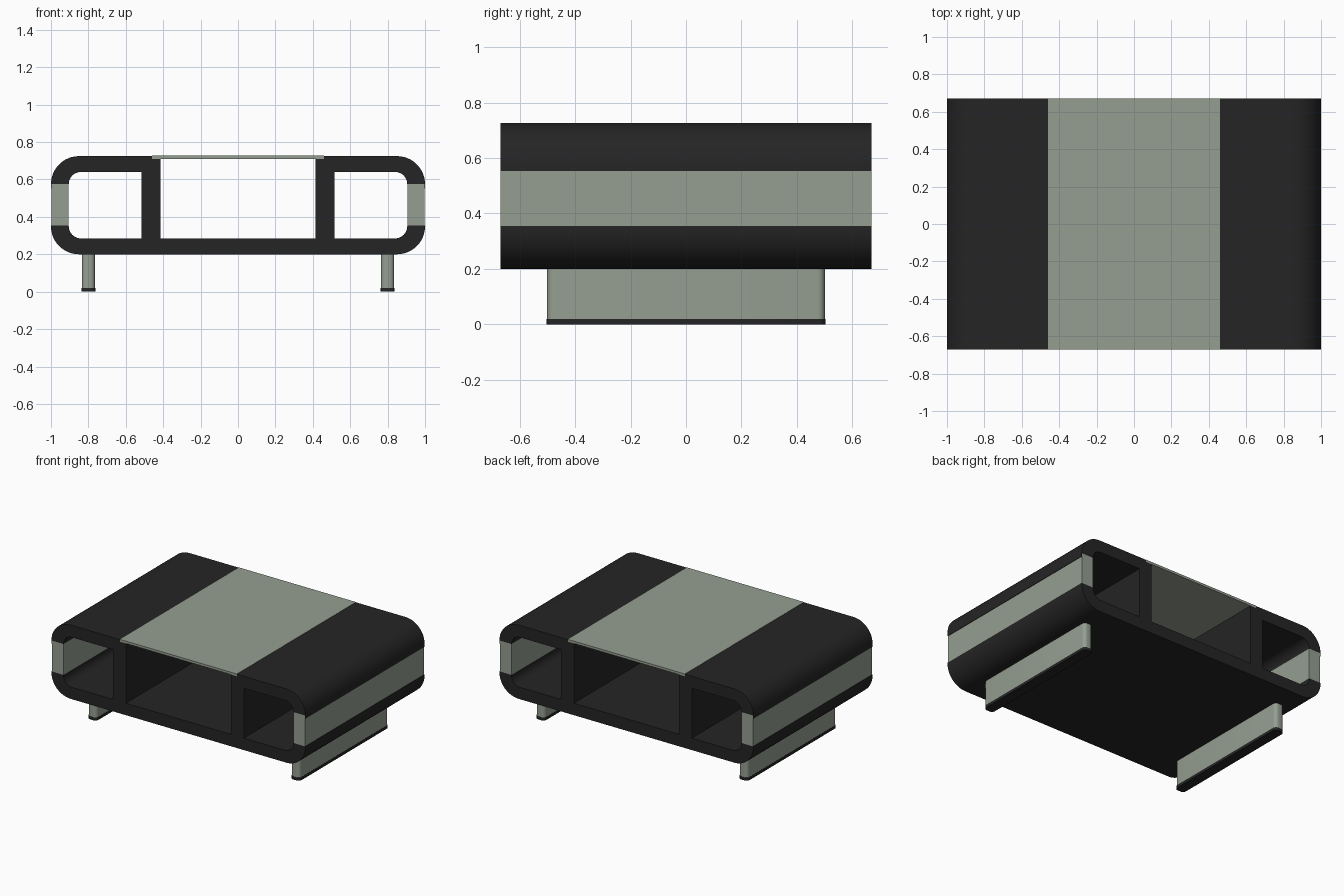
import bpy, math

if "Cube" in bpy.data.objects:
    bpy.data.objects.remove(bpy.data.objects["Cube"])

def material(name, rgb):
    m = bpy.data.materials.new(name)
    m.diffuse_color = (*rgb, 1)
    m.use_nodes = True
    m.node_tree.nodes["Principled BSDF"].inputs["Base Color"].default_value = m.diffuse_color
    return m

DARK = material("charcoal", (0.018, 0.018, 0.018))
GREEN = material("sage green", (0.30, 0.345, 0.285))
DEPTH = 0.67

def arc(cx, cz, r, a0, a1, n=12):
    return [(cx + r * math.cos(math.radians(a0 + (a1 - a0) * i / n)),
             cz + r * math.sin(math.radians(a0 + (a1 - a0) * i / n))) for i in range(n + 1)]

def prism(name, pts, lo, hi, mat, axis="y"):
    """Extrude a closed 2D outline along y (outline in xz) or z (outline in xy)."""
    put = (lambda p, t: (p[0], t, p[1])) if axis == "y" else (lambda p, t: (p[0], p[1], t))
    n = len(pts)
    area = sum(pts[i][0] * pts[(i + 1) % n][1] - pts[(i + 1) % n][0] * pts[i][1] for i in range(n))
    if (area > 0) == (axis == "y"):
        pts = pts[::-1]
    verts = [put(p, lo) for p in pts] + [put(p, hi) for p in pts]
    faces = [tuple(range(n))[::-1], tuple(range(n, 2 * n))]
    faces += [(i, (i + 1) % n, n + (i + 1) % n, n + i) for i in range(n)]
    me = bpy.data.meshes.new(name)
    me.from_pydata(verts, [], faces)
    me.materials.append(mat)
    ob = bpy.data.objects.new(name, me)
    bpy.context.collection.objects.link(ob)
    bpy.ops.object.select_all(action="DESELECT")
    ob.select_set(True)
    bpy.context.view_layer.objects.active = ob
    bpy.ops.object.shade_smooth_by_angle(angle=math.radians(30))
    return ob

def rect(x0, x1, z0, z1):
    return [(x0, z0), (x1, z0), (x1, z1), (x0, z1)]

# Bottom tray with upturned rounded ends
bottom = (arc(-0.85, 0.35, 0.15, 180, 270) + arc(0.85, 0.35, 0.15, 270, 360)
          + [(1, 0.355), (0.905, 0.355)]
          + arc(0.84, 0.35, 0.065, 0, -90) + arc(-0.84, 0.35, 0.065, 270, 180)
          + [(-0.905, 0.355), (-1, 0.355)])
prism("bottom_shell", bottom, -DEPTH, DEPTH, DARK)

# Top panel set into the shelf between the two dividers
prism("top_panel", rect(-0.46, 0.46, 0.71, 0.727), -DEPTH, DEPTH, GREEN)

for side, s in (("left", -1), ("right", 1)):
    mir = lambda pts: [(s * x, z) for x, z in pts]
    # Rounded top corner running into the inner divider
    top = (arc(0.85, 0.575, 0.15, 0, 90)
           + [(0.46, 0.725), (0.46, 0.71), (0.414, 0.71), (0.414, 0.285), (0.515, 0.285), (0.515, 0.64)]
           + arc(0.84, 0.575, 0.065, 90, 0))
    prism(side + "_top_shell_and_divider", mir(top), -DEPTH, DEPTH, DARK)
    # Side band and the thin dark lip above it
    prism(side + "_side_band", mir(rect(0.905, 0.997, 0.355, 0.575)), -DEPTH, DEPTH, GREEN)
    prism(side + "_side_lip", mir(rect(0.996, 1.0, 0.553, 0.575)), -DEPTH, DEPTH, DARK)
    # Runner leg with rounded ends and dark foot pad
    for part, z0, z1, g, mat in (("leg", 0.02, 0.202, 0, GREEN), ("foot_pad", 0, 0.02, 0.002, DARK)):
        w, l, r = 0.035 + g, 0.501 + g, 0.025
        plan = []
        for cx, cy, a in ((1, 1, 0), (-1, 1, 90), (-1, -1, 180), (1, -1, 270)):
            plan += arc(s * 0.8 + cx * (w - r), cy * (l - r), r, a, a + 90, 6)
        prism(f"{side}_{part}", plan, z0, z1, mat, "z")
